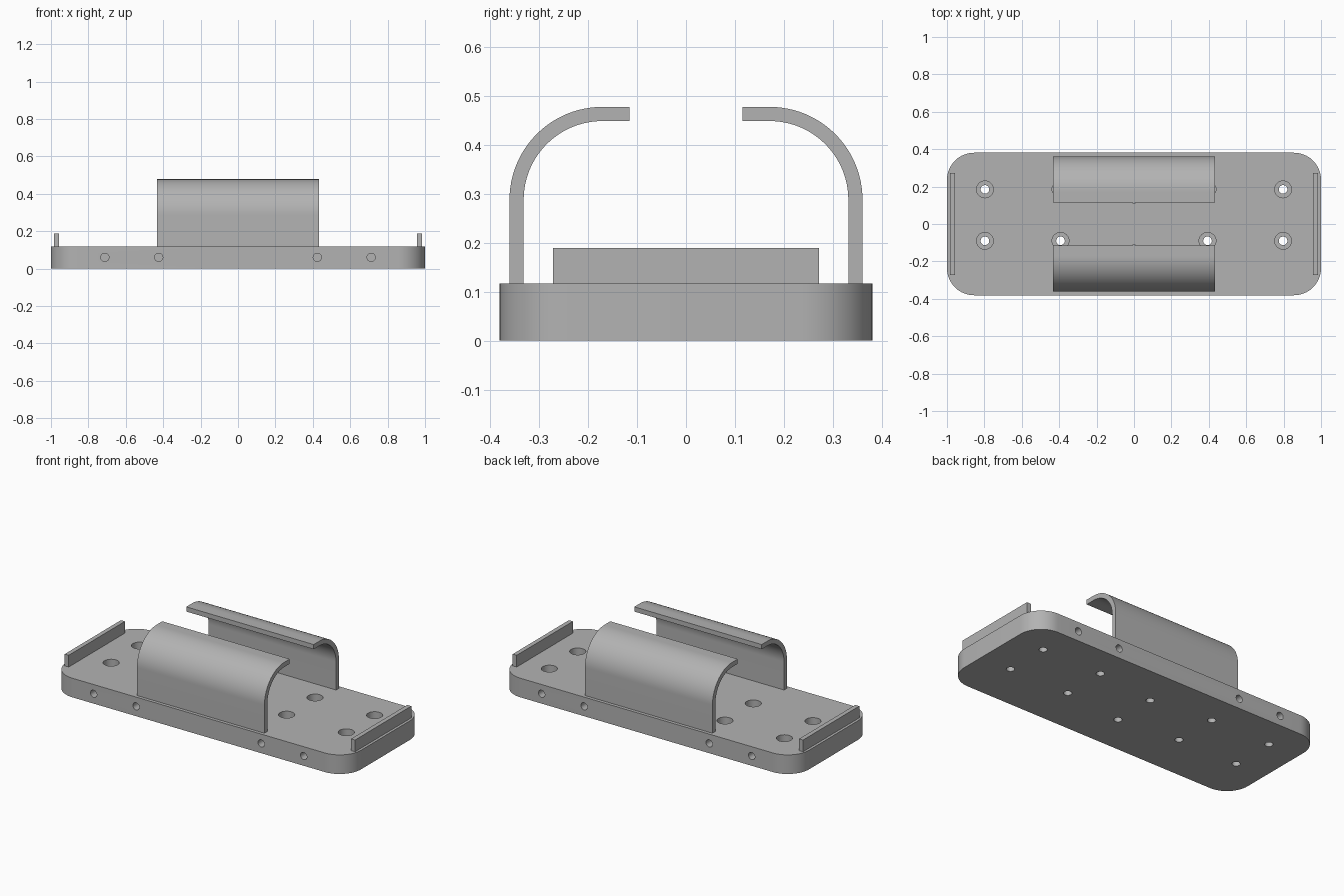
import bpy, bmesh, math
from mathutils import Matrix

cube = bpy.data.objects.get("Cube")
if cube:
    bpy.data.objects.remove(cube, do_unlink=True)

gray = bpy.data.materials.new("satin gray")
gray.use_nodes = True
color = (0.45, 0.45, 0.45, 1)
gray.diffuse_color = color
gray.node_tree.nodes["Principled BSDF"].inputs["Base Color"].default_value = color

LENGTH, WIDTH, THICK = 2.0, 0.762, 0.117


def add_object(name, bm):
    bmesh.ops.recalc_face_normals(bm, faces=bm.faces[:])
    mesh = bpy.data.meshes.new(name)
    bm.to_mesh(mesh)
    bm.free()
    mesh.materials.append(gray)
    obj = bpy.data.objects.new(name, mesh)
    bpy.context.collection.objects.link(obj)
    return obj


def smooth(obj):
    bpy.ops.object.select_all(action='DESELECT')
    obj.select_set(True)
    bpy.context.view_layer.objects.active = obj
    bpy.ops.object.shade_smooth_by_angle(angle=math.radians(30))


def extrude_profile(name, points, vector):
    bm = bmesh.new()
    face = bm.faces.new([bm.verts.new(p) for p in points])
    out = bmesh.ops.extrude_face_region(bm, geom=[face])
    verts = [g for g in out["geom"] if isinstance(g, bmesh.types.BMVert)]
    bmesh.ops.translate(bm, verts=verts, vec=vector)
    return add_object(name, bm)


def arc(cx, cy, r, start, end, steps):
    angles = [math.radians(start + (end - start) * i / steps) for i in range(steps + 1)]
    return [(cx + r * math.cos(a), cy + r * math.sin(a)) for a in angles]


def drill(target, name, centres, radius, depth, along_y=False):
    """Cut a set of cylinders out of the target."""
    bm = bmesh.new()
    turn = Matrix.Rotation(math.pi / 2, 4, 'X') if along_y else Matrix()
    for c in centres:
        bmesh.ops.create_cone(bm, cap_ends=True, segments=32, radius1=radius,
                              radius2=radius, depth=depth,
                              matrix=Matrix.Translation(c) @ turn)
    cutter = add_object(name, bm)
    cutter.hide_render = True
    mod = target.modifiers.new(name, 'BOOLEAN')
    mod.operation, mod.solver, mod.object = 'DIFFERENCE', 'EXACT', cutter
    bpy.context.view_layer.objects.active = target
    bpy.ops.object.modifier_apply(modifier=name)
    bpy.data.objects.remove(cutter, do_unlink=True)


# Base plate with rounded corners
r = 0.145
cx, cy = LENGTH / 2 - r, WIDTH / 2 - r
outline = []
for i, (sx, sy) in enumerate([(1, 1), (-1, 1), (-1, -1), (1, -1)]):
    outline += arc(sx * cx, sy * cy, r, 90 * i, 90 * i + 90, 16)
base = extrude_profile("base_plate", [(x, y, 0) for x, y in outline], (0, 0, THICK))

# Counterbored screw holes, plain centre holes and blind edge holes
screws = [(x, y) for x in (-0.797, -0.393, 0.393, 0.797) for y in (-0.09, 0.185)]
centre = [(0, -0.135), (0, 0.135)]
drill(base, "counterbores", [(x, y, THICK) for x, y in screws], 0.045, 0.14)
drill(base, "through_holes", [(x, y, 0.05) for x, y in screws + centre], 0.023, 0.3)
drill(base, "edge_holes", [(x, s * WIDTH / 2, 0.06) for s in (-1, 1)
                           for x in (-0.712, -0.424, 0.424, 0.712)], 0.022, 0.2, True)
smooth(base)

# Curved clips facing each other, and end ridges
R, WALL, TOP = 0.19, 0.029, 0.478
SIDE, TIP, HALF = 0.361, 0.116, 0.432
for s, side in ((-1, "front"), (1, "back")):
    outer = arc(SIDE - R, TOP - R, R, 0, 90, 24)
    inner = arc(SIDE - R, TOP - R, R - WALL, 90, 0, 24)
    section = ([(SIDE, THICK)] + outer + [(TIP, TOP), (TIP, TOP - WALL)]
               + inner + [(SIDE - WALL, THICK)])
    clip = extrude_profile(side + "_clip", [(-HALF, s * y, z) for y, z in section],
                           (2 * HALF, 0, 0))
    smooth(clip)

    name = "left_end_ridge" if s > 0 else "right_end_ridge"
    x0, x1, y = s * 0.957, s * 0.984, 0.272
    extrude_profile(name, [(x0, -y, THICK), (x1, -y, THICK), (x1, y, THICK), (x0, y, THICK)],
                    (0, 0, 0.072))
